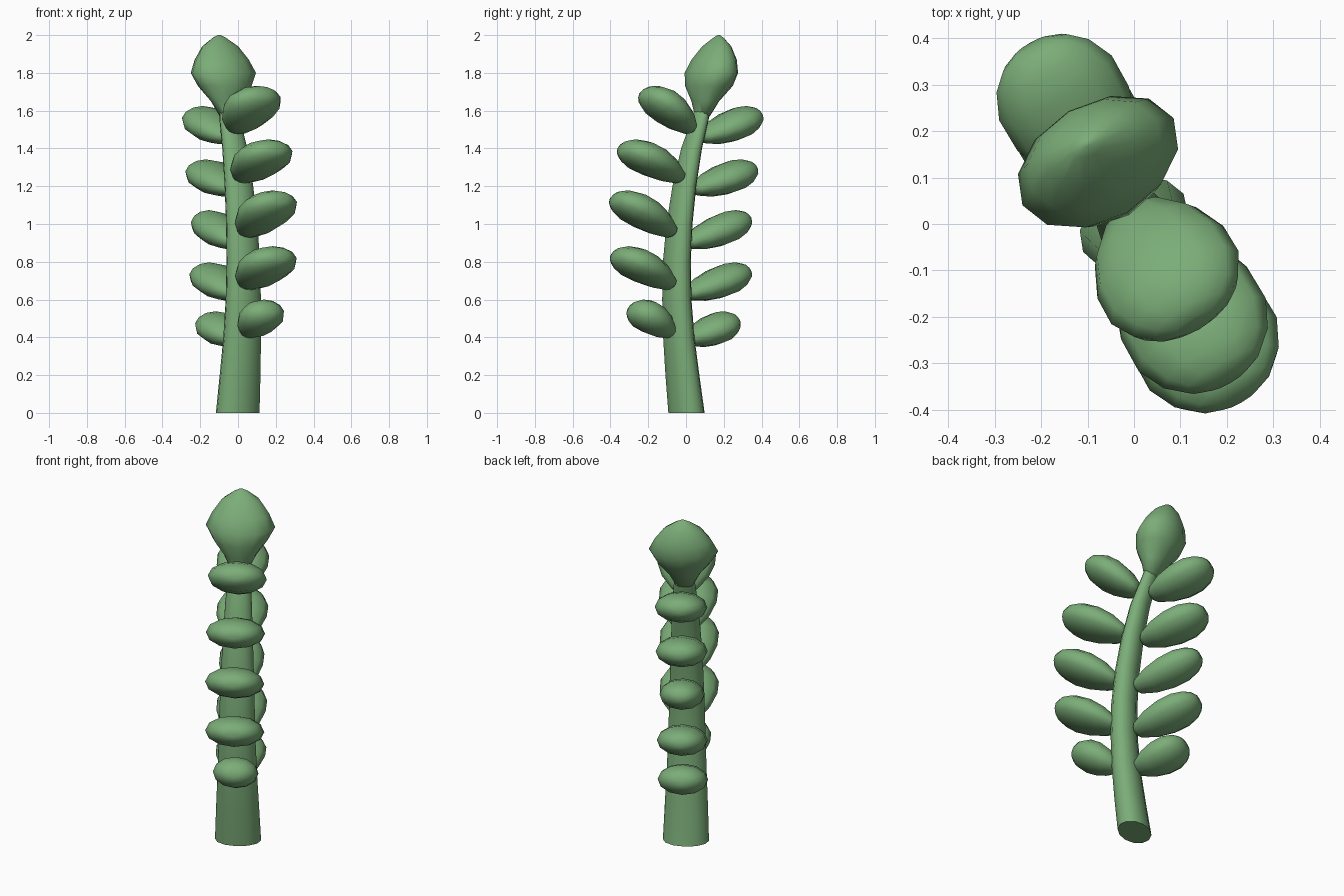
import bpy, bmesh, math
from mathutils import Vector

if "Cube" in bpy.data.objects:
    bpy.data.objects.remove(bpy.data.objects["Cube"])

# The plant is flat-ish: it spreads in the vertical plane of U, W is across it
A = math.radians(30)
U = Vector((math.sin(A), -math.cos(A), 0))
W = Vector((math.cos(A), math.sin(A), 0))
Z = Vector((0, 0, 1))

green = bpy.data.materials.new("green")
green.diffuse_color = (0.2, 0.42, 0.19, 1)
green.use_nodes = True
green.node_tree.nodes["Principled BSDF"].inputs["Base Color"].default_value = green.diffuse_color


def loft(name, rings, sides):
    """Skin elliptical rings: (centre, axis a, axis b) with scaled axes."""
    bm = bmesh.new()
    loops = []
    for c, a, b in rings:
        loops.append([bm.verts.new(c + a * math.cos(2 * math.pi * i / sides)
                                   + b * math.sin(2 * math.pi * i / sides))
                      for i in range(sides)])
    for p, q in zip(loops, loops[1:]):
        for i in range(sides):
            j = (i + 1) % sides
            bm.faces.new((p[i], p[j], q[j], q[i]))
    bm.faces.new(loops[0][::-1])
    bm.faces.new(loops[-1])
    bmesh.ops.recalc_face_normals(bm, faces=bm.faces)
    me = bpy.data.meshes.new(name)
    bm.to_mesh(me)
    bm.free()
    me.materials.append(green)
    ob = bpy.data.objects.new(name, me)
    bpy.context.collection.objects.link(ob)
    bpy.context.view_layer.objects.active = ob
    bpy.ops.object.select_all(action='DESELECT')
    ob.select_set(True)
    bpy.ops.object.shade_smooth_by_angle(angle=math.radians(75))
    return ob


# Curved tapering stem: (spread, height, size)
stem = [(-.003, 0, .125), (.022, .2, .117), (.044, .4, .108), (.056, .6, .101),
        (.056, .8, .096), (.040, 1.0, .090), (.010, 1.2, .082),
        (-.034, 1.4, .072), (-.085, 1.55, .060), (-.115, 1.66, .045)]
loft("stem", [(U * s + Z * z, W * r, U * r * .69) for s, z, r in stem], 12)

# Top bud: (spread, height, half width, half depth)
bud = [(-.10, 1.57, .05, .036), (-.118, 1.65, .09, .068),
       (-.14, 1.73, .15, .118), (-.155, 1.80, .188, .126),
       (-.172, 1.87, .155, .108), (-.188, 1.94, .105, .068),
       (-.198, 1.985, .04, .025), (-.2, 2.0, .008, .006)]
loft("top_bud", [(U * s + Z * z, W * w, U * d) for s, z, w, d in bud], 12)

# Plump blunt leaf profile: (position along leaf, relative size)
PROFILE = [(0, .2), (.05, .45), (.25, .8), (.48, .99), (.7, 1), (.86, .82),
           (.95, .58), (1, .3)]


def leaf(name, s0, z0, s1, z1, width, thick, t, bow):
    start, end = U * s0 + Z * z0 + W * t, U * s1 + Z * z1 + W * t
    d = (end - start).normalized()
    n = W.cross(d)
    if n.z < 0:
        n = -n
    loft(name, [(start.lerp(end, f) + n * bow * math.sin(math.pi * f),
                 W * width * r, n * thick * r) for f, r in PROFILE], 12)


# Front leaves, bottom to top
front = [(.09, .42, .335, .555, .122), (.09, .675, .432, .84, .158),
         (.085, .95, .437, 1.14, .158), (.035, 1.24, .39, 1.405, .158),
         (-.03, 1.495, .252, 1.70, .158)]
for i, (s0, z0, s1, z1, w) in enumerate(front):
    leaf(f"front_leaf_{i + 1}", s0, z0, s1, z1, w, .084, .008, .01)

# Back leaves, bottom to top
back = [(-.01, .385, -.302, .49, .135), (-.005, .625, -.375, .752, .135),
        (-.005, .897, -.38, 1.03, .12), (-.045, 1.18, -.413, 1.295, .138),
        (-.095, 1.455, -.442, 1.58, .14)]
for i, (s0, z0, s1, z1, w) in enumerate(back):
    leaf(f"back_leaf_{i + 1}", s0, z0, s1, z1, w, .082, 0, -.002)
